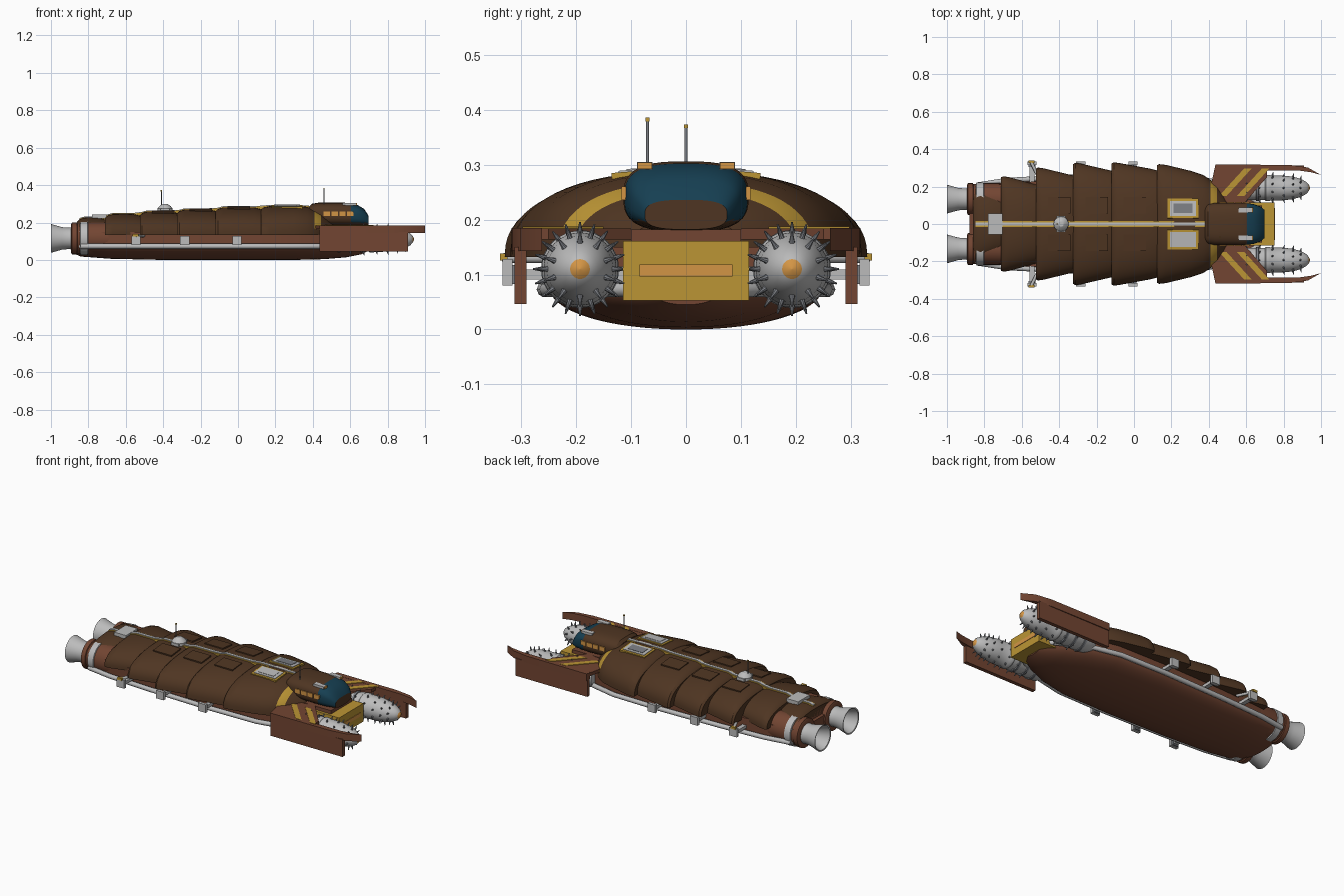
import bpy, bmesh, math
from mathutils import Vector, Matrix

if "Cube" in bpy.data.objects:
    bpy.data.objects.remove(bpy.data.objects["Cube"])


def material(name, r, g, b):
    m = bpy.data.materials.new(name)
    m.use_nodes = True
    col = (r, g, b, 1)
    m.diffuse_color = col
    m.node_tree.nodes["Principled BSDF"].inputs["Base Color"].default_value = col
    return m


SHELL = material("dark brown", .078, .036, .016)
HULL = material("red brown", .17, .06, .032)
GOLD = material("gold", .5, .3, .035)
ORANGE = material("orange", .65, .3, .06)
GREY = material("light grey", .5, .5, .5)
STEEL = material("steel grey", .2, .21, .23)
GLASS = material("teal glass", .008, .05, .085)


def finish(name, bm, mats, rule=None, angle=32):
    """Turn a bmesh into an object, with sharp edges kept."""
    bmesh.ops.remove_doubles(bm, verts=bm.verts, dist=1e-5)
    bmesh.ops.recalc_face_normals(bm, faces=bm.faces)
    for f in bm.faces:
        f.smooth = True
        if rule:
            f.material_index = rule(f.calc_center_median(), f.normal)
    for e in bm.edges:
        e.smooth = e.calc_face_angle(0) < math.radians(angle)
    me = bpy.data.meshes.new(name)
    bm.to_mesh(me)
    bm.free()
    for m in mats:
        me.materials.append(m)
    ob = bpy.data.objects.new(name, me)
    bpy.context.collection.objects.link(ob)
    return ob


def loft(name, rings, *mats, rule=None):
    """Skin closed rings of points and cap both ends."""
    bm = bmesh.new()
    vs = [[bm.verts.new(p) for p in r] for r in rings]
    n = len(vs[0])
    for a, b in zip(vs, vs[1:]):
        for i in range(n):
            j = (i + 1) % n
            bm.faces.new((a[i], a[j], b[j], b[i]))
    bm.faces.new(vs[0])
    bm.faces.new(vs[-1])
    return finish(name, bm, mats, rule)


def arc(x, w, base, height, power, start=0, sweep=math.pi, n=32, y=0):
    """Superellipse arc across the model at x."""
    pts = []
    for k in range(n + 1 if sweep < 6 else n):
        a = start + sweep * k / n
        c, s = math.cos(a), math.sin(a)
        pts.append((x, y + w * math.copysign(abs(c) ** (2 / power), c),
                    base + height * math.copysign(abs(s) ** (2 / power), s)))
    return pts


def lathe(name, profile, y, z, *mats, rule=None):
    rings = [arc(x, r, z, r, 2, sweep=math.tau, y=y) for x, r in profile]
    return loft(name, rings, *mats, rule=rule)


def plan(name, pts, z0, z1, mat):
    return loft(name, [[(x, y, z) for x, y in pts] for z in (z0, z1)], mat)


def profile(name, pts, y0, y1, mat):
    return loft(name, [[(x, y, z) for x, z in pts] for y in (y0, y1)], mat)


def box(name, loc, size, mat, tilt=0, yaw=0):
    bm = bmesh.new()
    mx = (Matrix.Translation(loc) @ Matrix.Rotation(yaw, 4, 'Z')
          @ Matrix.Rotation(tilt, 4, 'X') @ Matrix.Diagonal((*size, 1)))
    bmesh.ops.create_cube(bm, size=1, matrix=mx)
    return finish(name, bm, [mat])


def rod(name, pts, r, mat):
    cu = bpy.data.curves.new(name, 'CURVE')
    cu.dimensions = '3D'
    cu.bevel_depth, cu.bevel_resolution, cu.use_fill_caps = r, 2, True
    sp = cu.splines.new('POLY')
    sp.points.add(len(pts) - 1)
    for p, q in zip(sp.points, pts):
        p.co = (*q, 1)
    ob = bpy.data.objects.new(name, cu)
    cu.materials.append(mat)
    bpy.context.collection.objects.link(ob)


# Belly, side band and rim pipe share one outline: x, half width, lowest z
outline = [(-.88, .15, .035), (-.84, .2, .018), (-.68, .225, .006), (-.4, .24, 0), (0, .25, 0),
           (.3, .245, 0), (.46, .21, .004), (.58, .16, .014), (.66, .11, .03), (.69, .07, .045)]
loft("belly", [arc(x, w, .08, b - .08, 2.1) for x, w, b in outline], HULL)
rim = [(x, w - .006) for x, w, b in outline[:-2]]
plan("side_band", rim + [(x, -w) for x, w in reversed(rim)], .075, .15, HULL)
for s in (-1, 1):
    rod("rim_pipe", [(x, s * (w + .008), .073) for x, w, b in outline[1:]], .014, GREY)

# Overlapping back shells: rear x, front x, half width, top z
BASE, POW = .132, 2.4
shells = [(-.86, -.7, .205, .226), (-.71, -.51, .255, .245), (-.525, -.31, .302, .259),
          (-.325, -.105, .327, .27), (-.12, .135, .33, .281)]


def dome(x, w, top):
    return arc(x, w, BASE, top - BASE, POW)


def dome_z(y, w, top):
    return BASE + (top - BASE) * (1 - abs(y / w) ** POW) ** (1 / POW)


spine = []
for i, (a, b, w, t) in enumerate(shells):
    loft("back_shell", [dome(a, w * .98, t - .02), dome(a + .012, w, t - .008),
                        dome(a + .04, w - .004, t), dome(b - .05, w - .034, t),
                        dome(b, w - .046, t - .012)], SHELL)
    spine += [(a + .012, t - .002), (a + .04, t + .006), (b - .05, t + .006)]
    if i > 1:
        for s in (-1, 1):
            y, slope = s * .1, (dome_z(.145, w, t) - dome_z(.055, w, t)) / .09
            box("shell_panel", (a + .125, y, dome_z(.1, w - .02, t) + .001), (.12, .09, .008),
                SHELL, tilt=s * math.atan(slope))

# Front shell with a gold band around its nose
nose = [(.122, .314, .268), (.135, .32, .28), (.17, .316, .288), (.3, .285, .29), (.37, .262, .284),
        (.41, .235, .268), (.445, .205, .25), (.48, .16, .225), (.51, .11, .2)]
loft("front_shell", [dome(*n) for n in nose], SHELL, GOLD,
     rule=lambda c, n: int(.412 < c.x < .444 and c.z > .17))
spine += [(.16, .293), (.38, .291)]
for nm, half, drop, mat in (("spine_strip", .009, 0, GREY), ("spine_trim", .017, .004, GOLD)):
    profile(nm, [(x, z - drop) for x, z in spine] + [(.38, .2), (-.848, .2)], -half, half, mat)

# Roof hatches
for s in (-1, 1):
    for nm, lx, ly, z, mat in (("hatch_frame", .165, .105, .283, GOLD), ("hatch_cover", .14, .08, .286, GREY),
                               ("hatch_inset", .1, .05, .288, STEEL if s > 0 else GREY)):
        box(nm, (.262, s * .083, z), (lx, ly, .012), mat, tilt=-s * .08)

# Cabin: x, half width, bottom, top
cabin = [(.38, .095, .2, .285), (.395, .105, .19, .3), (.43, .112, .18, .306), (.57, .114, .178, .306),
         (.605, .112, .178, .302), (.64, .106, .178, .293), (.675, .094, .18, .272), (.698, .075, .182, .236)]
loft("cabin", [arc(x, w, (b + t) / 2, (t - b) / 2, 2.9, sweep=math.tau, n=48) for x, w, b, t in cabin],
     SHELL, GLASS, rule=lambda c, n: int(c.x > .606 and c.z > .2 and n.x < .97))
for s in (-1, 1):
    for k in range(4):
        box("side_window", (.475 + k * .042, s * .113, .248), (.034, .008, .024), ORANGE)
    box("roof_lamp", (.595, s * .075, .298), (.07, .028, .014), GREY)
    box("lamp_lens", (.632, s * .075, .298), (.006, .026, .012), ORANGE)

# Antennas
rod("cabin_antenna", [(.46, -.07, .29), (.46, -.07, .38)], .0028, STEEL)
box("cabin_antenna_tip", (.46, -.07, .382), (.007, .007, .007), GOLD)
lathe_base = [(.04, .255), (.04, .275), (.03, .288), (.014, .298)]
loft("antenna_dome", [[(-.39 + r * math.cos(k * math.tau / 20), r * math.sin(k * math.tau / 20), z)
                       for k in range(20)] for r, z in lathe_base], GREY)
box("antenna_foot", (-.39, 0, .268), (.05, .085, .016), GREY)
rod("back_antenna", [(-.41, 0, .28), (-.41, 0, .368)], .0028, STEEL)
box("back_antenna_tip", (-.41, 0, .37), (.007, .007, .007), GOLD)

# Front winch box and the deck under the cabin
box("front_box", (.62, 0, .107), (.26, .23, .109), GOLD)
box("front_slot", (.75, 0, .107), (.006, .17, .022), ORANGE)
box("front_mount", (.52, 0, .085), (.14, .27, .06), GREY)
box("cabin_deck", (.55, 0, .17), (.27, .2, .024), HULL)


def spikes(y, z):
    """Rings of cones set around the drill."""
    bm = bmesh.new()
    for row, (x, r) in enumerate([(.6, .067), (.67, .067), (.74, .067), (.8, .066), (.85, .06), (.89, .05)]):
        for k in range(10):
            a = math.tau * (k + row % 2 / 2) / 10
            d = Vector((.25, math.cos(a), math.sin(a))).normalized()
            pos = Vector((x, y + r * math.cos(a), z + r * math.sin(a))) + d * .006
            mx = Matrix.Translation(pos) @ d.to_track_quat('Z', 'Y').to_matrix().to_4x4()
            bmesh.ops.create_cone(bm, cap_ends=True, segments=8, radius1=.0065, radius2=.0015,
                                  depth=.026, matrix=mx)
    finish("drill_spikes", bm, [STEEL])


for s in (-1, 1):
    # Wing deck, stripes and side fin
    wing = [(.41, .12), (.41, .2), (.435, .315), (.71, .315), (.71, .25), (.58, .1)]
    plan("wing_deck", [(x, s * y) for x, y in wing], .164, .184, HULL)
    for x in (.455, .55):
        stripe = [(x, .15), (x + .135, .298), (x + .175, .298), (x + .04, .15)]
        plan("wing_stripe", [(a, s * b) for a, b in stripe], .18, .187, GOLD)
    flange = [(.435, .318), (.83, .316), (.93, .302), (1, .262), (.95, .276), (.88, .286), (.435, .286)]
    plan("fin_flange", [(x, s * y) for x, y in flange], .143, .185, HULL)
    profile("side_fin", [(.435, .046), (.91, .046), (.91, .15), (.435, .15)], s * .29, s * .312, HULL)

    # Drill
    y, z = s * .193, .11
    lathe("drill", [(.46, .05), (.5, .066), (.7, .066), (.705, .07), (.725, .07), (.73, .067), (.8, .066),
                    (.85, .06), (.89, .049), (.92, .033), (.934, .018), (.942, .001)], y, z, GREY, ORANGE,
          rule=lambda c, n: int(c.x > .932))
    for x in (.54, .6, .66):
        lathe("drill_band", [(x - .008, .066), (x - .006, .071), (x + .006, .071), (x + .008, .066)],
              y, z, STEEL)
    spikes(y, z)

    # Engine: nacelle, collars and hollow bell
    y, z = s * .133, .115
    lathe("engine_nacelle", [(-.87, .078), (-.82, .085), (-.66, .085)], y, z, HULL)
    lathe("engine_ring", [(-.893, .074), (-.888, .085), (-.862, .085), (-.857, .076)], y, z, HULL)
    lathe("engine_collar", [(-.845, .08), (-.842, .088), (-.805, .09), (-.8, .08)], y, z, GREY)
    lathe("engine_bell", [(-.88, .06), (-.905, .057), (-.94, .06), (-1, .077), (-.998, .07),
                          (-.94, .05), (-.91, .025), (-.91, .001)], y, z, GREY)
    box("tail_side_panel", (-.825, s * .195, .11), (.05, .02, .09), GREY)

    # Outrigger pods on struts
    for x in (-.545, -.285, -.005):
        box("outrigger_strut", (x, s * .275, .1), (.026, .11, .018), GREY)
        box("outrigger_pod", (x, s * .325, .104), (.05, .018, .048), GREY)
        box("outrigger_plate", (x, s * .312, .1), (.036, .012, .034), STEEL)
    rod("rear_arm", [(-.505, s * .24, .13), (-.55, s * .332, .13)], .009, GREY)
    box("rear_arm_tip", (-.548, s * .332, .132), (.03, .014, .013), GOLD)

# Tail
box("tail_bulkhead", (-.8, 0, .12), (.12, .26, .13), HULL)
box("tail_vent", (-.742, 0, .232), (.078, .11, .022), GREY)
